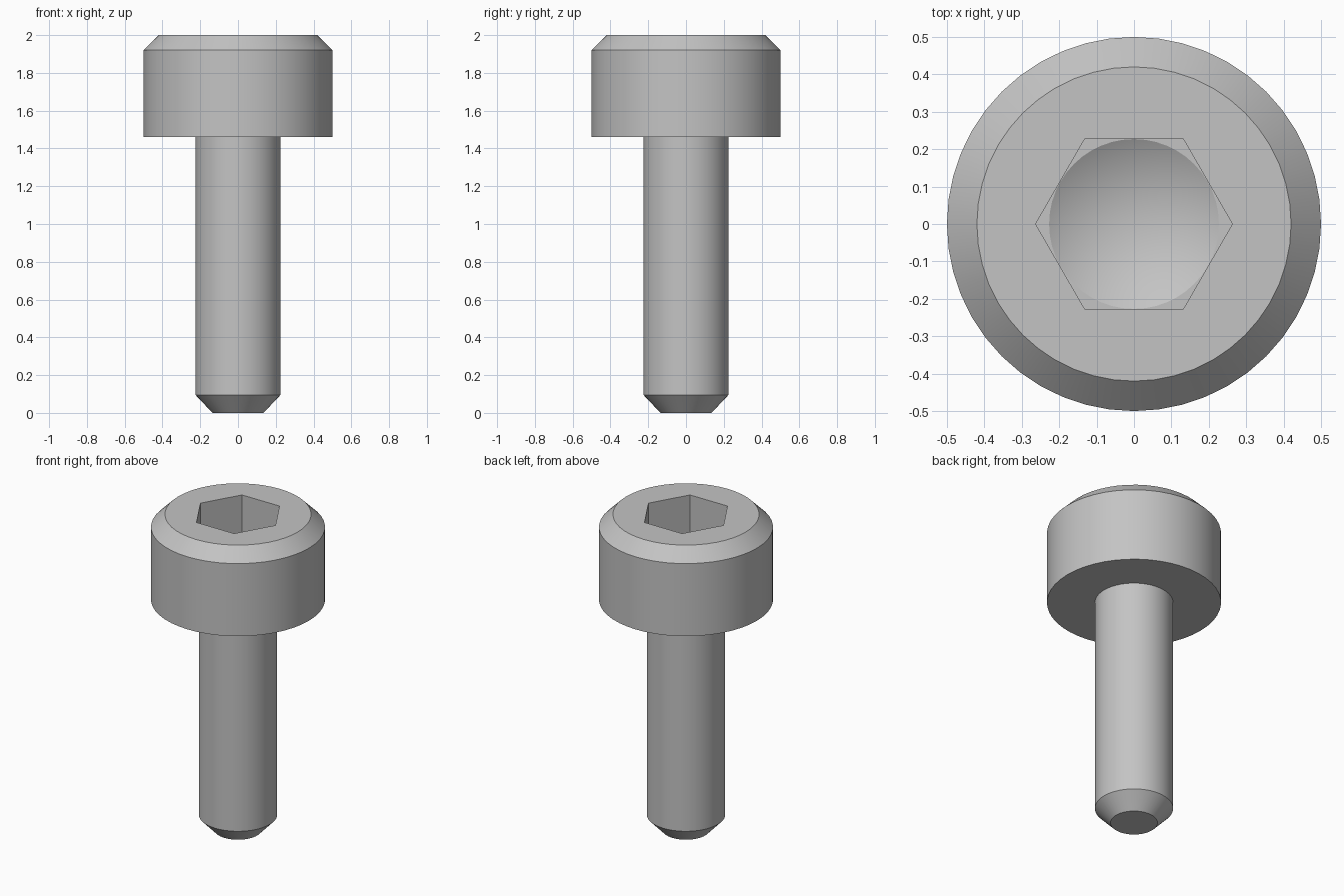
import bpy
import bmesh
from math import cos, sin, pi, radians, tan

cube = bpy.data.objects.get("Cube")
if cube:
    bpy.data.objects.remove(cube)

SEGMENTS = 48
HEX_RADIUS = 0.263
DRILL_RADIUS = 0.227
SOCKET_FLOOR = 1.73

# Plain steel material
steel = bpy.data.materials.new("steel grey")
steel.use_nodes = True
colour = (0.55, 0.55, 0.55, 1)
steel.diffuse_color = colour
steel.node_tree.nodes["Principled BSDF"].inputs["Base Color"].default_value = colour

bm = bmesh.new()


def ring(radius, z, count=SEGMENTS):
    """Closed loop of vertices around the z axis."""
    return [bm.verts.new((radius * cos(2 * pi * i / count),
                          radius * sin(2 * pi * i / count), z)) for i in range(count)]


def bridge(a, b):
    """Quads between two loops of equal count."""
    n = len(a)
    for i in range(n):
        j = (i + 1) % n
        bm.faces.new((a[i], a[j], b[j], b[i]))


def fill_between(a, b):
    """Flat face region between two loops of different count."""
    edges = []
    for loop in (a, b):
        for v, w in zip(loop, loop[1:] + loop[:1]):
            edges.append(bm.edges.get((v, w)) or bm.edges.new((v, w)))
    bmesh.ops.triangle_fill(bm, edges=edges, use_beauty=True, normal=(0, 0, 1))


# Outer body: chamfered tip, shank, underside, head and top chamfer
profile = [(0.135, 0), (0.225, 0.095), (0.225, 1.46),
           (0.5, 1.46), (0.5, 1.92), (0.42, 2)]
body = [ring(r, z) for r, z in profile]
for lower, upper in zip(body, body[1:]):
    bridge(lower, upper)
bm.faces.new(body[0])

# Hex socket walls and flat floor corners
hex_top = ring(HEX_RADIUS, 2, 6)
hex_floor = ring(HEX_RADIUS, SOCKET_FLOOR, 6)
bridge(hex_top, hex_floor)
fill_between(body[-1], hex_top)
drill = ring(DRILL_RADIUS, SOCKET_FLOOR)
fill_between(hex_floor, drill)

# Conical drill point at the bottom of the socket
tip = bm.verts.new((0, 0, SOCKET_FLOOR - DRILL_RADIUS * tan(radians(30))))
for v, w in zip(drill, drill[1:] + drill[:1]):
    bm.faces.new((v, w, tip))

bmesh.ops.recalc_face_normals(bm, faces=bm.faces)
mesh = bpy.data.meshes.new("socket_head_screw")
bm.to_mesh(mesh)
bm.free()
mesh.materials.append(steel)

screw = bpy.data.objects.new("socket_head_screw", mesh)
bpy.context.collection.objects.link(screw)
bpy.ops.object.select_all(action="DESELECT")
screw.select_set(True)
bpy.context.view_layer.objects.active = screw
bpy.ops.object.shade_smooth_by_angle(angle=radians(25))
